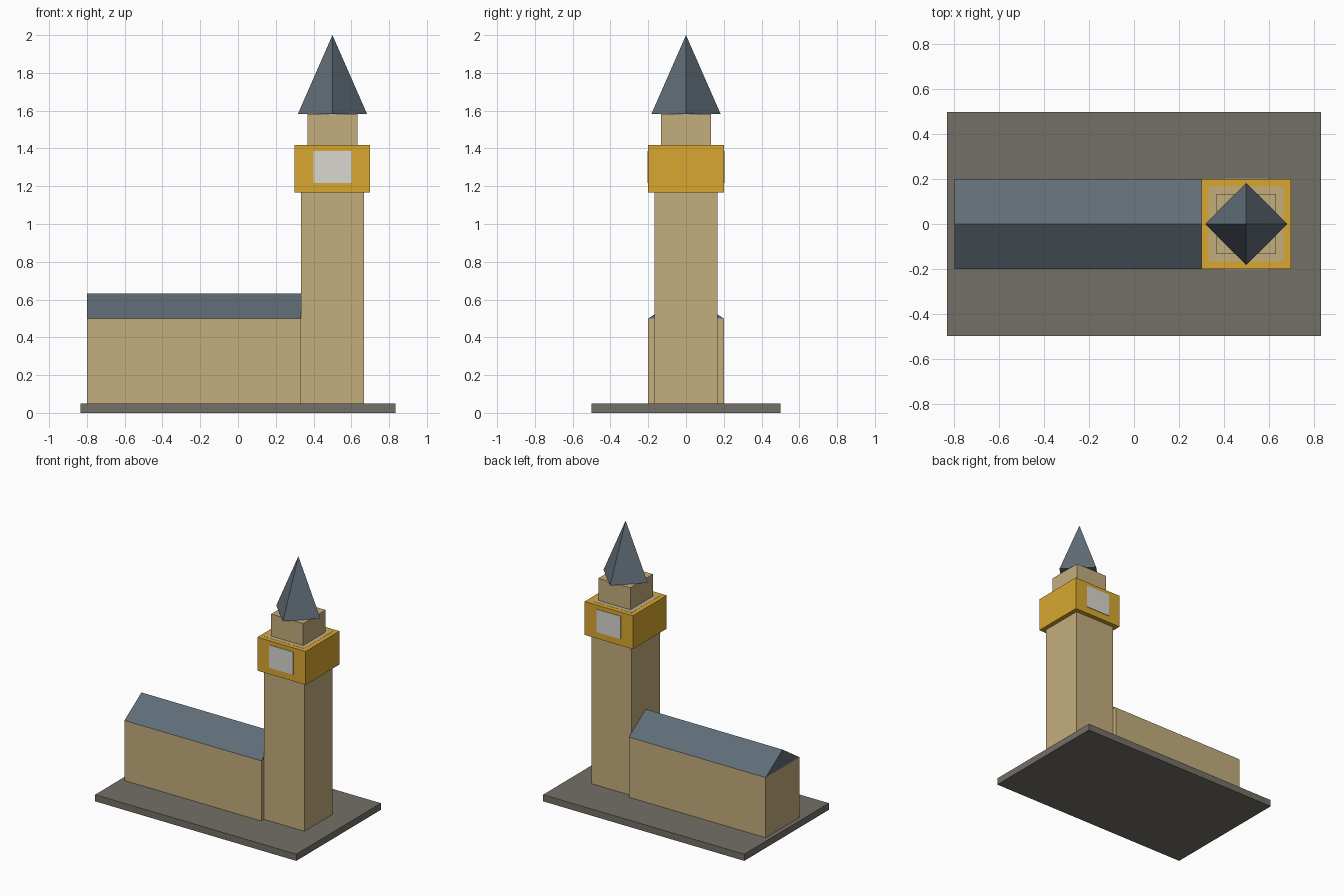
import bpy
import bmesh
import math

if "Cube" in bpy.data.objects:
    bpy.data.objects.remove(bpy.data.objects["Cube"], do_unlink=True)


def material(name, rgb):
    """Flat colour from 0-255 sRGB values."""
    linear = [((c / 255 + 0.055) / 1.055) ** 2.4 for c in rgb] + [1.0]
    mat = bpy.data.materials.new(name)
    mat.use_nodes = True
    mat.diffuse_color = linear
    mat.node_tree.nodes["Principled BSDF"].inputs["Base Color"].default_value = linear
    return mat


stone = material("sandstone", (196, 174, 125))
gold = material("gold", (216, 167, 48))
slate = material("slate", (96, 109, 119))
paving = material("paving", (116, 112, 103))
dial = material("pale_dial", (218, 215, 208))


def add_object(name, bm, mat):
    bmesh.ops.recalc_face_normals(bm, faces=bm.faces)
    mesh = bpy.data.meshes.new(name)
    bm.to_mesh(mesh)
    bm.free()
    mesh.materials.append(mat)
    obj = bpy.data.objects.new(name, mesh)
    bpy.context.collection.objects.link(obj)
    return obj


def box(name, mat, x, y, z):
    """Box from (min, max) ranges on each axis."""
    bm = bmesh.new()
    bmesh.ops.create_cube(bm, size=1)
    for v in bm.verts:
        v.co = [r[0] if c < 0 else r[1] for c, r in zip(v.co, (x, y, z))]
    return add_object(name, bm, mat)


def tower_block(name, mat, half, bottom, top):
    return box(name, mat, (TOWER_X - half, TOWER_X + half), (-half, half), (bottom, top))


TOWER_X = 0.5
GROUND = 0.05

# Ground slab and long hall
box("ground_slab", paving, (-0.833, 0.833), (-0.5, 0.5), (0, GROUND))
box("hall_walls", stone, (-0.8, 0.333), (-0.2, 0.2), (GROUND, 0.5))

# Gabled hall roof: triangle extruded along the hall
bm = bmesh.new()
gable = bm.faces.new([bm.verts.new((-0.8, y, z))
                      for y, z in ((-0.2, 0.5), (0.2, 0.5), (0, 0.633))])
extruded = bmesh.ops.extrude_face_region(bm, geom=[gable], use_keep_orig=True)
bmesh.ops.translate(bm, vec=(1.133, 0, 0),
                    verts=[g for g in extruded["geom"] if isinstance(g, bmesh.types.BMVert)])
add_object("hall_roof", bm, slate)

# Tower: shaft, clock stage, belfry
tower_block("tower_shaft", stone, 0.167, GROUND, 1.418)
tower_block("clock_stage", gold, 0.2, 1.167, 1.417)
tower_block("belfry", stone, 0.133, 1.417, 1.583)

# Clock dials on front and back
for name, side in (("front_dial", -1), ("back_dial", 1)):
    box(name, dial, (TOWER_X - 0.1, TOWER_X + 0.1),
        sorted((side * 0.199, side * 0.204)), (1.217, 1.387))

# Four-sided spire, corners pointing along the axes
bm = bmesh.new()
bmesh.ops.create_cone(bm, cap_ends=True, segments=4, radius1=0.183, radius2=0, depth=0.417)
bmesh.ops.remove_doubles(bm, verts=bm.verts, dist=0.0001)
# Align the corners with the axes whatever the starting angle
corner = max(bm.verts, key=lambda v: v.co.xy.length)
angle = math.atan2(corner.co.y, corner.co.x)
for v in bm.verts:
    x, y = v.co.x, v.co.y
    v.co.x = x * math.cos(angle) + y * math.sin(angle) + TOWER_X
    v.co.y = y * math.cos(angle) - x * math.sin(angle)
    v.co.z += 1.583 + 0.417 / 2
add_object("spire", bm, slate)
